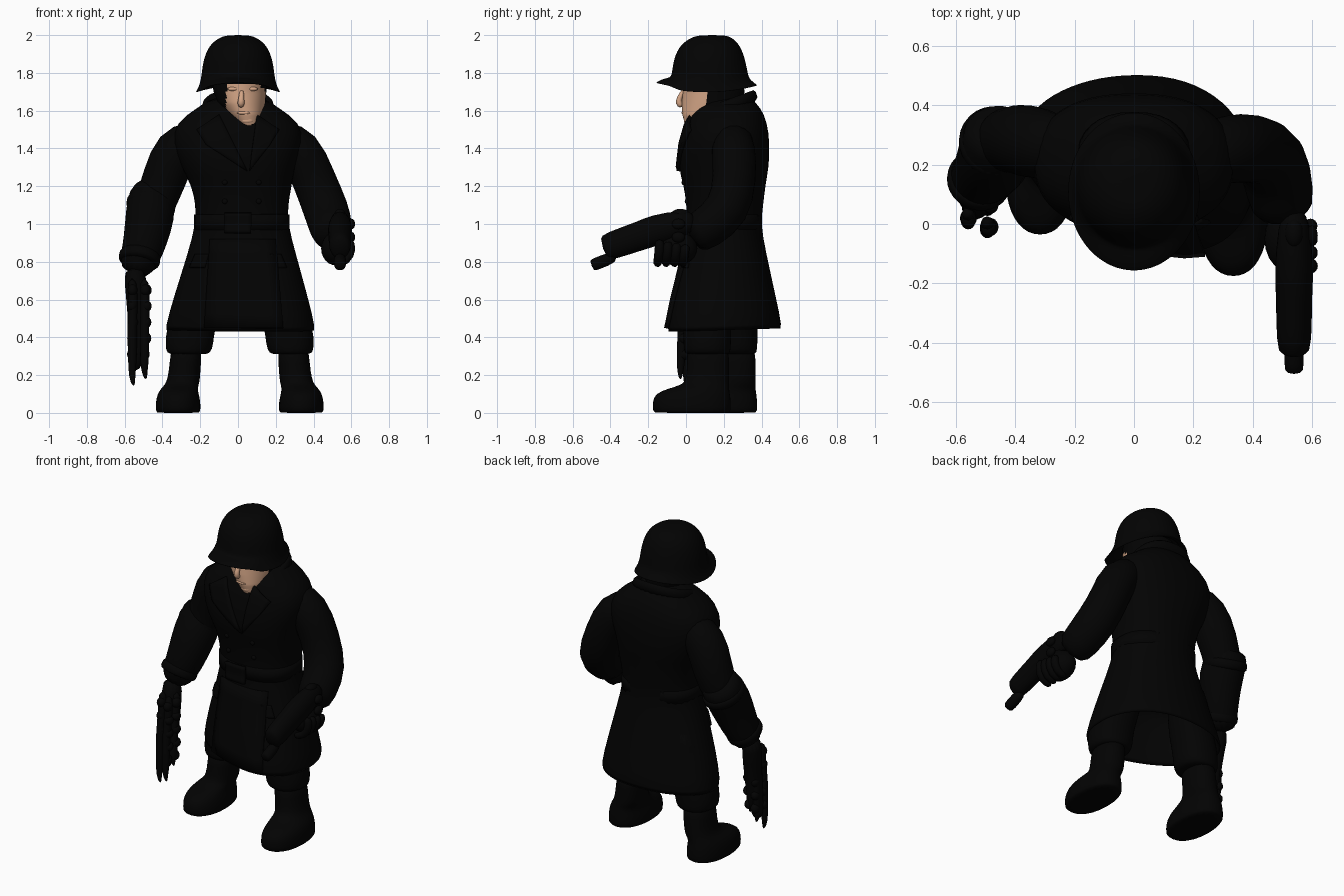
import bpy, bmesh, math, random
from mathutils import Vector, Matrix

if "Cube" in bpy.data.objects:
    bpy.data.objects.remove(bpy.data.objects["Cube"])
random.seed(4)


def material(name, rgb):
    m = bpy.data.materials.new(name)
    m.use_nodes = True
    m.diffuse_color = (*rgb, 1)
    bsdf = next(n for n in m.node_tree.nodes if n.type == 'BSDF_PRINCIPLED')
    bsdf.inputs["Base Color"].default_value = (*rgb, 1)
    bsdf.inputs["Roughness"].default_value = 0.9
    return m


BLACK = material("black cloth", (0.0008, 0.0008, 0.0008))
SKIN = material("skin", (0.66, 0.38, 0.24))


def finish(name, verts, faces, mat, subsurf=1):
    me = bpy.data.meshes.new(name)
    me.from_pydata(verts, [], faces)
    bm = bmesh.new()
    bm.from_mesh(me)
    bmesh.ops.recalc_face_normals(bm, faces=bm.faces)
    bm.to_mesh(me)
    bm.free()
    me.materials.append(mat)
    me.shade_smooth()
    ob = bpy.data.objects.new(name, me)
    bpy.context.collection.objects.link(ob)
    if subsurf:
        mod = ob.modifiers.new("smooth", 'SUBSURF')
        mod.levels = mod.render_levels = subsurf
    return ob


def loft(name, rings, mat=BLACK, subsurf=1):
    n = len(rings[0])
    verts = [v for r in rings for v in r]
    faces = [(i * n + j, i * n + (j + 1) % n, (i + 1) * n + (j + 1) % n, (i + 1) * n + j)
             for i in range(len(rings) - 1) for j in range(n)]
    faces += [tuple(range(n)), tuple(range(len(verts) - n, len(verts)))]
    return finish(name, verts, faces, mat, subsurf)


def ring(z, cx, hw, yf, yb, skew=0, tilt=0, power=0.85, n=32):
    """Rounded horizontal section from front yf to back yb."""
    pts, ym, hd = [], (yf + yb) / 2, (yb - yf) / 2
    for k in range(n):
        a = math.tau * k / n
        c, s = math.cos(a), math.sin(a)
        x = math.copysign(abs(c) ** power, c) * hw
        y = ym + math.copysign(abs(s) ** power, s) * hd + skew * x * (1 - s) / 2
        pts.append(Vector((cx + x, y, z + tilt * (y - ym))))
    return pts


def tube(name, path, mat=BLACK, n=14, wide=1.0):
    """Round limb through (x, y, z, radius) stations."""
    pts, rings = [Vector(p[:3]) for p in path], []
    run = pts[-1] - pts[0]
    hint = Vector((1, 0, 0)) if abs(run.y) > abs(run.z) else Vector((0, 1, 0.35))
    for i, p in enumerate(path):
        d = pts[min(i + 1, len(pts) - 1)] - pts[max(i - 1, 0)]
        side = d.cross(hint).normalized()
        up = side.cross(d).normalized() * wide
        rings.append([pts[i] + p[3] * (side * math.cos(math.tau * k / n)
                      + up * math.sin(math.tau * k / n)) for k in range(n)])
    return loft(name, rings, mat)


def ball(name, loc, size, mat=BLACK):
    bm = bmesh.new()
    bmesh.ops.create_uvsphere(bm, u_segments=20, v_segments=12, radius=1,
                              matrix=Matrix.LocRotScale(Vector(loc), None, Vector(size)))
    me = bpy.data.meshes.new(name)
    bm.to_mesh(me)
    bm.free()
    me.materials.append(mat)
    me.shade_smooth()
    ob = bpy.data.objects.new(name, me)
    bpy.context.collection.objects.link(ob)


# Greatcoat: outer sections from neck to hem, then the hollow inside of the skirt
coat = [(1.68, 0, .13, .12, .34), (1.61, 0, .22, .04, .40), (1.54, 0, .33, .0, .43),
        (1.43, 0, .35, -.03, .445), (1.30, 0, .30, -.045, .44), (1.20, .02, .265, -.01, .42),
        (1.10, .02, .245, .0, .41), (1.0, .02, .245, .01, .395), (.85, .02, .285, -.015, .425),
        (.62, .015, .355, -.06, .475), (.432, .012, .405, -.085, .515)]
skews = [0] * 7 + [-.05, -.12, -.21, -.28]
rings = [ring(*c, skew=s, tilt=.03 if c[0] < .5 else 0, power=.85 if c[0] > 1 else .93)
         for c, s in zip(coat, skews)]
rings += [ring(.43, .012, .385, -.06, .49, -.28, .03, .93), ring(.62, .015, .33, -.03, .445, -.21),
          ring(.80, .02, .25, .02, .39, -.1)]
loft("greatcoat", rings)


def front_y(x, z):
    """Depth of the coat front at a given place."""
    for (a, sa), (b, sb) in zip(zip(coat, skews), zip(coat[1:], skews[1:])):
        if b[0] <= z <= a[0]:
            t = (a[0] - z) / (a[0] - b[0])
            _, cx, hw, yf, yb = [u + (v - u) * t for u, v in zip(a, b)]
            u = min(abs(x - cx) / hw, .98)
            s = (1 - u ** 2.35) ** .425
            return (yf + yb) / 2 - s * (yb - yf) / 2 + (sa + (sb - sa) * t) * (x - cx) * (1 + s) / 2
    return 0


def plate(name, corners, lift=.01, steps=6):
    """Four-cornered cloth panel laid on the coat front."""
    a, b, c, d = [Vector(p) for p in corners]
    verts = []
    for i in range(steps + 1):
        for j in range(steps + 1):
            p = a.lerp(b, i / steps).lerp(d.lerp(c, i / steps), j / steps)
            verts.append((p.x, front_y(p.x, p.y) - lift, p.y))
    w = steps + 1
    faces = [(i * w + j, i * w + j + 1, (i + 1) * w + j + 1, (i + 1) * w + j)
             for i in range(steps) for j in range(steps)]
    ob = finish(name, verts, faces, BLACK, 0)
    ob.modifiers.new("thickness", 'SOLIDIFY').thickness = .02


# Lapels, overlapping front, pocket flaps and buttons
plate("right_lapel", [(-.10, 1.58), (-.22, 1.50), (-.17, 1.42), (.05, 1.28)])
plate("left_lapel", [(.10, 1.58), (.22, 1.50), (.17, 1.42), (.06, 1.28)], .013)
plate("front_flap", [(-.15, .92), (.20, .92), (.24, .45), (-.18, .45)], .006)
for name, s in (("right", -1), ("left", 1)):
    plate(name + "_pocket_flap", [(s * .16, .84), (s * .23, .84), (s * .26, .77), (s * .18, .77)], .004)
    for z in (1.12, 1.22):
        x = .02 + s * .09
        ball(name + "_button", (x, front_y(x, z) - .003, z), (.014, .01, .014))

# Collar, lower at the throat than at the nape
loft("collar", [ring(1.56, 0, .22, .03, .40, tilt=.4), ring(1.65, 0, .185, .03, .37, tilt=.36),
                ring(1.66, 0, .16, .05, .345, tilt=.36), ring(1.58, 0, .13, .08, .33, tilt=.4)])

# Belt and buckle
loft("belt", [ring(z, .02, .246 + g, .006 - g, .393 + g, -.04)
              for z, g in ((.965, -.02), (.97, .006), (1.05, .006), (1.055, -.02))], subsurf=0)
plate("buckle", [(-.07, 1.06), (.07, 1.06), (.07, .95), (-.07, .95)], .025)

# Legs and boots, the left foot a step ahead
for name, s, dx, dy in (("left", 1, .0, .0), ("right", -1, .018, .14)):
    def section(z, x, hw, yf, yb, dy=dy, dx=dx, s=s):
        return ring(z, s * x + dx, hw, yf + dy, yb + dy, power=.9, n=20)
    loft(name + "_boot", [section(*r) for r in (
        (0, .335, .11, -.165, .23), (.004, .335, .12, -.178, .24), (.06, .335, .12, -.18, .24),
        (.10, .335, .11, -.165, .235), (.125, .33, .10, -.11, .23), (.15, .315, .09, -.015, .23),
        (.18, .305, .087, .0, .23), (.26, .297, .083, .005, .23), (.36, .29, .085, .0, .23))])
    loft(name + "_trouser", [section(*r) for r in (
        (.31, .28, .085, .01, .22), (.315, .28, .118, -.01, .235), (.36, .275, .128, -.015, .24),
        (.45, .27, .13, -.015, .24), (.60, .22, .125, -.01, .24), (.85, .17, .11, .06, .27))])

# Sleeves
tube("left_sleeve", [(.20, .25, 1.49, .09), (.33, .25, 1.405, .125), (.40, .26, 1.24, .118),
                     (.47, .23, 1.07, .125), (.495, .10, .97, .118), (.505, .02, .93, .10)])
tube("right_sleeve", [(-.20, .26, 1.49, .09), (-.33, .27, 1.405, .13), (-.39, .29, 1.24, .122),
                      (-.45, .28, 1.08, .11), (-.49, .2, .95, .09)])

# Left fist with fingers and knuckles
ball("left_palm", (.52, -.05, .87), (.08, .11, .09))
for i in range(4):
    y = -.14 + i * .045
    tube("left_finger", [(.585, y, .92 - i * .012, .026), (.605, y, .87, .028),
                         (.58, y - .01, .80, .026), (.50, y - .01, .785, .024)], n=8)

# Pistol pointing forward and a little down
tube("pistol_body", [(.54, .05, 1.02, .04), (.54, .0, 1.01, .07), (.54, -.17, .965, .086),
                     (.54, -.22, .945, .078), (.54, -.41, .88, .077), (.54, -.44, .87, .06)], wide=.8)
tube("pistol_muzzle", [(.54, -.36, .835, .034), (.54, -.485, .785, .034), (.54, -.50, .779, .03)])
tube("pistol_grip", [(.54, -.04, .98, .05), (.54, -.02, .80, .042)], n=10)
ball("pistol_hammer", (.54, -.03, 1.05), (.03, .05, .03))
for z in (.93, 1.0):
    ball("pistol_bolt", (.60, -.04, z), (.02, .035, .028))

# Armoured right gauntlet
tube("gauntlet", [(-.455, .33, 1.19, .09), (-.455, .31, 1.17, .126), (-.465, .23, 1.04, .136),
                  (-.49, .19, .92, .12), (-.515, .16, .83, .11), (-.56, .14, .73, .08)])
for x, y, z, r in ((-.455, .29, 1.13, .136), (-.515, .165, .85, .115)):
    tube("gauntlet_band", [(x, y, z, r - .015), (x - .002, y - .006, z - .012, r),
                           (x - .01, y - .025, z - .05, r), (x - .012, y - .03, z - .06, r - .015)])

# Long jointed claw hanging from the gauntlet
tube("claw_core", [(-.55, .12, .78, .065), (-.535, .09, .62, .058), (-.53, .07, .45, .052),
                   (-.54, .055, .30, .045), (-.545, .045, .22, .025)])
for i in range(4):
    x, y = -.562 + .065 * (i % 2), .02 - .03 * (i % 2) + .075 * (i // 2)
    tip = .14 + .035 * i
    tube("claw_finger", [(x, y + .02, .72, .03), (x + .008, y, .58, .026), (x, y - .01, .44, .028),
                         (x + .004, y - .015, .30, .026), (x, y - .02, tip + .05, .02),
                         (x + .01, y - .02, tip, .006)], n=8)
    for j in range(5):
        ball("claw_joint", (x + random.uniform(.0, .015), y, .65 - j * .085), (.026, .03, .03))

# Head, with the face looking slightly to the left
shape = [(1.49, .06, .03, .02, .10), (1.53, .055, .06, -.005, .16), (1.58, .04, .095, -.02, .25),
         (1.64, .02, .125, -.022, .30), (1.70, .01, .14, -.018, .31), (1.80, .01, .15, -.02, .30)]
rings = []
for a, b in zip(shape, shape[1:]):
    rings += [ring(*[u + (v - u) * t / 5 for u, v in zip(a, b)], power=1, n=64) for t in range(5)]
head = loft("head", rings)
head.data.materials.append(SKIN)
for f in head.data.polygons:
    x, y, z = f.center
    jaw = 1.525 + max(0, y) * .9 + max(0, .01 - x) * .6
    f.material_index = int(y < .11 and x > -.062 and jaw < z < 1.75 - max(0, y) * .5)
tube("nose", [(.02, -.01, 1.71, .012), (.018, -.035, 1.67, .015), (.015, -.04, 1.64, .021),
              (.017, -.02, 1.62, .016)], SKIN, n=10)
ball("mouth", (.03, -.012, 1.588), (.035, .012, .009), SKIN)
ball("chin", (.05, .01, 1.548), (.035, .022, .02), SKIN)
for x in (-.025, .075):
    ball("brow", (x, -.008 + max(0, x) * .15, 1.715), (.03, .012, .011), SKIN)

# Steel helmet: dome, flared brim and hollow underside
helmet = [ring(*r, power=1) for r in (
    (2.0, 0, .05, .08, .20), (1.99, 0, .095, .03, .24), (1.95, 0, .15, -.03, .285),
    (1.88, 0, .182, -.065, .312), (1.80, 0, .193, -.075, .328), (1.775, 0, .196, -.082, .333),
    (1.755, 0, .208, -.12, .352), (1.735, 0, .226, -.163, .38), (1.728, 0, .222, -.158, .375),
    (1.755, 0, .175, -.07, .31), (1.86, 0, .15, -.03, .28))]
for r in helmet[6:9]:
    for p in r:
        # Brim dips over the ears and rises at the front
        p.z += -.035 * (p.x / .22) ** 2 + .015 * (p.y < -.05)
loft("helmet", helmet, subsurf=2)
